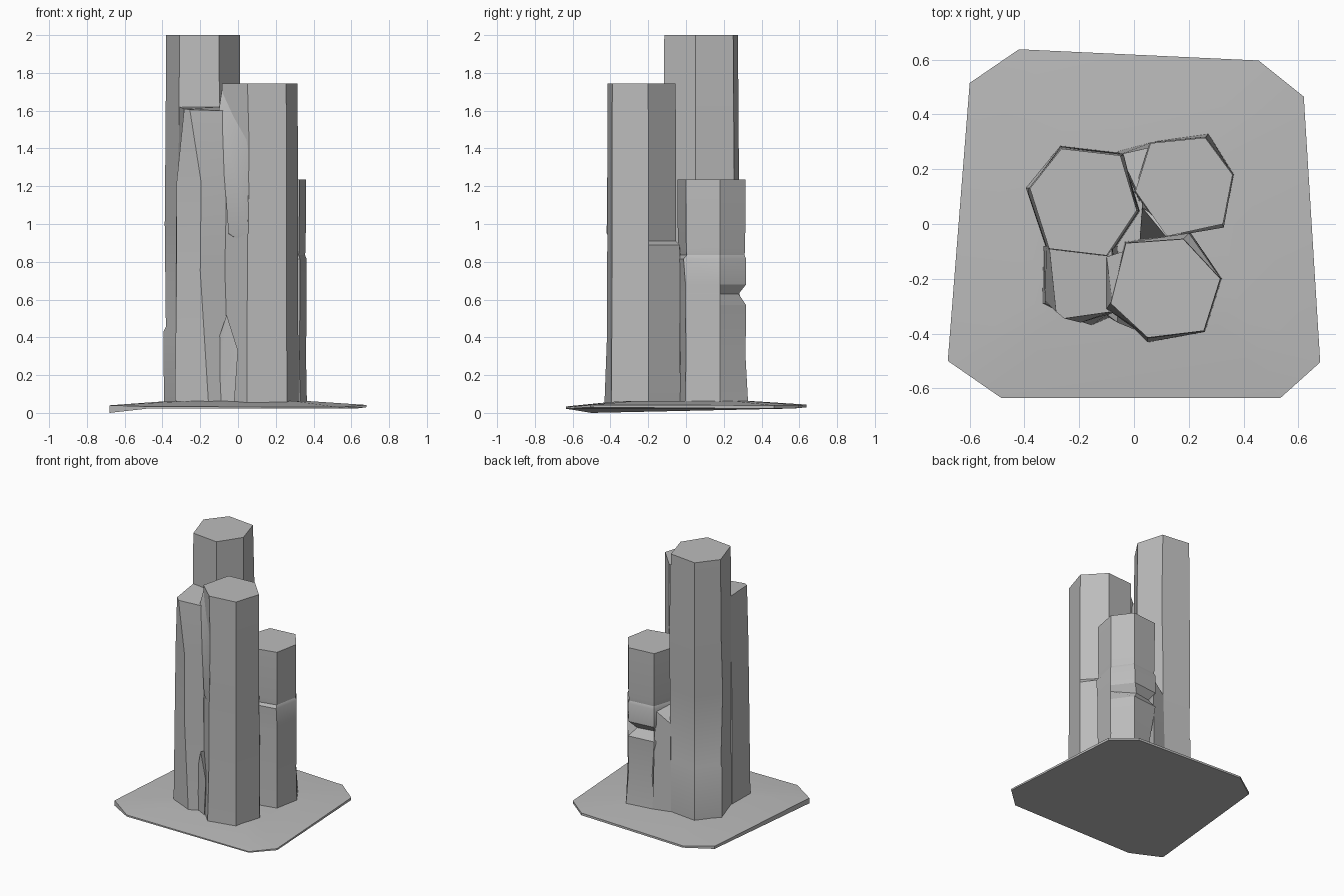
import bpy, bmesh, math

stone = bpy.data.materials.new("grey_stone")
stone.diffuse_color = (0.5, 0.5, 0.5, 1)


def finish(bm, name):
    bmesh.ops.recalc_face_normals(bm, faces=bm.faces[:])
    me = bpy.data.meshes.new(name)
    bm.to_mesh(me)
    bm.free()
    me.materials.append(stone)
    me.shade_smooth()
    me.set_sharp_from_angle(angle=math.radians(25))
    ob = bpy.data.objects.new(name, me)
    bpy.context.collection.objects.link(ob)
    return ob


def loft(name, rings):
    """Skin a stack of rings of 3D points and cap both ends."""
    bm = bmesh.new()
    loops = [[bm.verts.new(p) for p in r] for r in rings]
    n = len(loops[0])
    for a, b in zip(loops, loops[1:]):
        for i in range(n):
            j = (i + 1) % n
            bm.faces.new((a[i], a[j], b[j], b[i]))
    bm.faces.new(loops[0])
    bm.faces.new(loops[-1])
    return finish(bm, name)


def column(name, outline, levels):
    """levels: (z, scale, {corner: (dx, dy)}), bottom to top."""
    cx = sum(p[0] for p in outline) / len(outline)
    cy = sum(p[1] for p in outline) / len(outline)
    rings = []
    for z, s, moves in levels:
        ring = []
        for i, (x, y) in enumerate(outline):
            dx, dy = moves.get(i, (0, 0))
            ring.append((cx + (x - cx) * s + dx, cy + (y - cy) * s + dy, z))
        rings.append(ring)
    return loft(name, rings)


def chip(name, points):
    """Convex broken fragment."""
    bm = bmesh.new()
    for p in points:
        bm.verts.new(p)
    res = bmesh.ops.convex_hull(bm, input=bm.verts[:])
    junk = [g for g in res["geom_interior"] if isinstance(g, bmesh.types.BMVert)]
    bmesh.ops.delete(bm, geom=junk, context='VERTS')
    return finish(bm, name)


# Ground slab: eight-cornered, thin, gently domed
slab = [(-0.68, -0.5, 0.0, 0.04), (-0.485, -0.635, 0.022, 0.034),
        (0.535, -0.635, 0.022, 0.03), (0.68, -0.505, 0.03, 0.042),
        (0.62, 0.465, 0.022, 0.04), (0.455, 0.597, 0.025, 0.042),
        (-0.42, 0.638, 0.03, 0.044), (-0.6, 0.515, 0.022, 0.042)]
loft("ground_slab", [
    [(x, y, lo) for x, y, lo, hi in slab],
    [(x, y, hi) for x, y, lo, hi in slab],
    [(x * 0.56, y * 0.56, 0.062) for x, y, lo, hi in slab]])

# Tallest column, back left
column("tall_column",
       [(-0.38, 0.13), (-0.265, 0.275), (-0.05, 0.25), (0.01, 0.05), (-0.1, -0.115), (-0.31, -0.09)],
       [(0.03, 1.06, {}), (0.43, 1.05, {0: (-0.005, 0)}), (0.455, 1.01, {}),
        (1.0, 1.04, {0: (0, -0.015)}), (1.45, 1.02, {2: (0.01, 0)}), (2.0, 1.0, {})])

# Middle column, front right, with a small ledge behind
column("middle_column",
       [(0.05, -0.415), (0.255, -0.39), (0.315, -0.2), (0.18, -0.055), (-0.03, -0.07), (-0.085, -0.29)],
       [(0.03, 1.03, {0: (0, -0.012), 3: (0.02, 0.02)}), (0.4, 1.02, {3: (0.025, 0.02)}),
        (0.89, 1.01, {3: (0.02, 0.02)}), (0.91, 1.01, {}),
        (1.4, 1.01, {0: (0.01, 0)}), (1.745, 1.0, {})])

# Shortest column, back right, cracked across and dented at the back
column("short_column",
       [(0.06, 0.295), (0.26, 0.315), (0.36, 0.18), (0.325, 0.0), (0.12, -0.045), (0.005, 0.12)],
       [(0.03, 1.03, {1: (0.01, 0.01)}), (0.3, 1.0, {0: (0.03, -0.02)}),
        (0.57, 1.02, {0: (0.0, 0.0)}),
        (0.63, 1.02, {0: (0.03, -0.04), 1: (-0.05, -0.04)}), (0.68, 1.02, {1: (-0.005, 0.0)}),
        (0.815, 1.02, {3: (0.0, -0.01)}), (0.835, 0.97, {}), (0.87, 0.99, {}), (1.235, 1.0, {})])

# Broken column, front left, corner splitting off near the top
loft("broken_column", [
    [(-0.33, -0.08, 0.03), (-0.335, -0.29, 0.03), (-0.155, -0.37, 0.03), (-0.04, -0.32, 0.03), (-0.06, -0.08, 0.03)],
    [(-0.33, -0.08, 0.75), (-0.325, -0.29, 0.75), (-0.2, -0.355, 0.75), (-0.07, -0.31, 0.75), (-0.08, -0.08, 0.75)],
    [(-0.32, -0.08, 1.22), (-0.325, -0.28, 1.22), (-0.195, -0.36, 1.22), (-0.06, -0.32, 1.22), (-0.08, -0.08, 1.22)],
    [(-0.31, -0.08, 1.62), (-0.285, -0.32, 1.61), (-0.255, -0.345, 1.605), (-0.08, -0.32, 1.6), (-0.08, -0.08, 1.62)]])

# Sloping shard bridging the broken and middle columns
chip("bridge_shard", [
    (-0.08, -0.28, 1.745), (0.06, -0.415, 1.43), (-0.1, -0.31, 1.61), (-0.1, -0.12, 1.62),
    (-0.05, -0.335, 1.43), (-0.05, -0.335, 0.95), (0.055, -0.42, 0.95),
    (-0.04, -0.1, 1.7), (-0.04, -0.1, 0.9), (0.03, -0.39, 0.9)])
# Lower shard in the same joint
chip("lower_shard", [
    (-0.1, -0.33, 0.4), (0.0, -0.385, 0.33), (-0.06, -0.36, 0.52), (-0.11, -0.33, 0.04),
    (-0.02, -0.375, 0.04), (-0.06, -0.28, 0.04), (-0.06, -0.28, 0.5)])
# Rubble wedge in the joint between the tall and short columns
chip("back_wedge", [
    (-0.06, 0.265, 0.04), (0.07, 0.3, 0.04), (0.02, 0.08, 0.04),
    (-0.05, 0.255, 0.72), (0.06, 0.28, 0.8), (0.02, 0.1, 0.85)])
# Wedge in the joint between the middle and short columns
chip("side_wedge", [
    (0.1, -0.07, 0.04), (0.21, -0.04, 0.04), (0.16, 0.0, 0.04), (0.03, 0.08, 0.04),
    (0.02, -0.07, 0.04), (0.12, -0.05, 0.88), (0.18, -0.04, 0.88), (0.03, 0.06, 0.8)])
